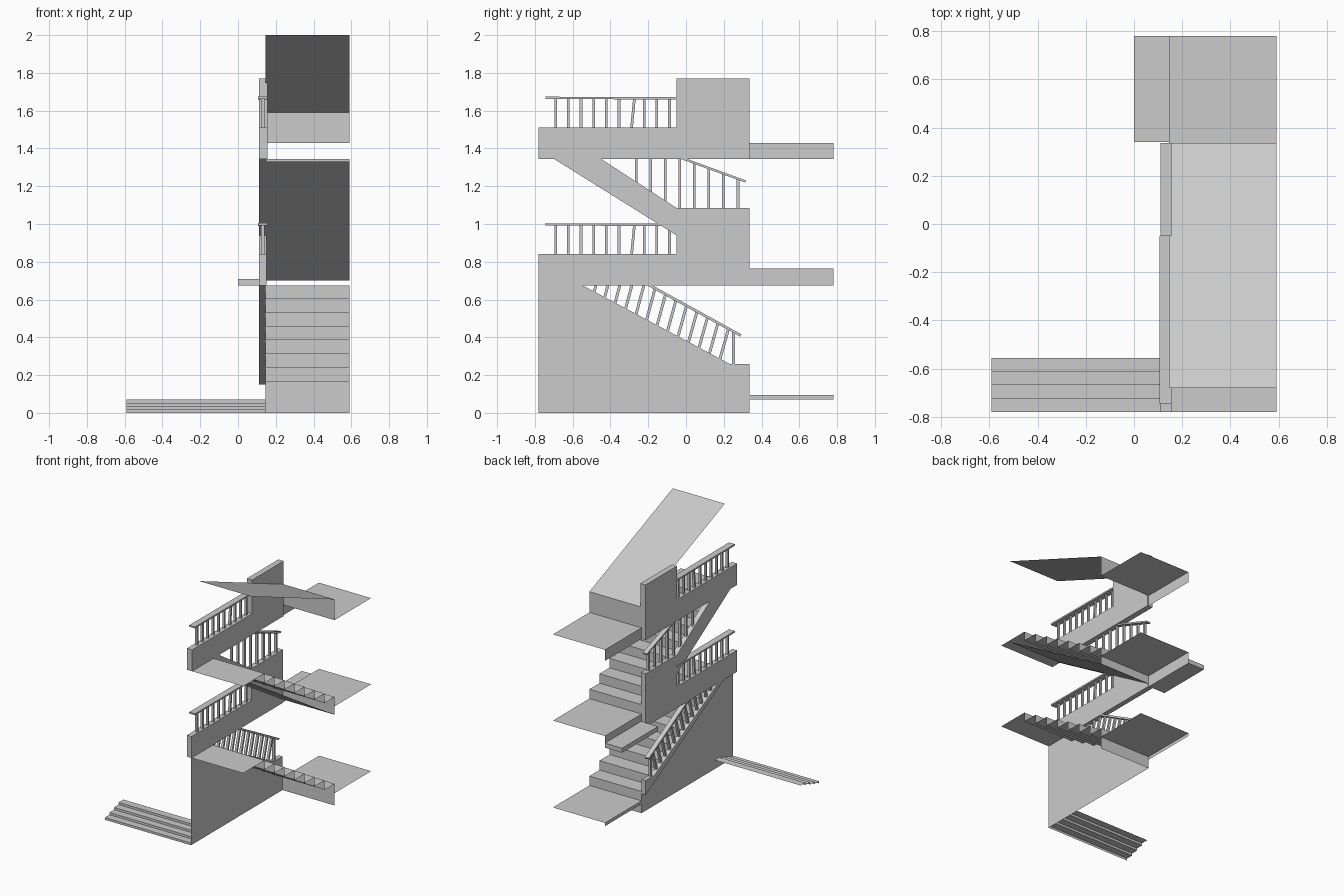
import bpy
import bmesh
from mathutils import Vector

cube = bpy.data.objects.get("Cube")
if cube:
    bpy.data.objects.remove(cube)

grey = bpy.data.materials.new("light_grey")
grey.use_nodes = True
COLOUR = (0.6, 0.6, 0.6, 1)
grey.diffuse_color = COLOUR
grey.node_tree.nodes["Principled BSDF"].inputs["Base Color"].default_value = COLOUR

IN, OUT = 0.145, 0.59          # flight width in x
FRONT, BACK, FAR = -0.78, 0.335, 0.78
WALL = (0.11, 0.15)            # balustrade thickness in x


def finish(name, bm):
    mesh = bpy.data.meshes.new(name)
    bm.to_mesh(mesh)
    bm.free()
    mesh.materials.append(grey)
    obj = bpy.data.objects.new(name, mesh)
    bpy.context.collection.objects.link(obj)
    return obj


def sheet(name, profile, x0=IN, x1=OUT):
    """Thin folded surface: an open (y, z) profile swept along x."""
    bm = bmesh.new()
    rows = [[bm.verts.new((x, y, z)) for x in (x0, x1)] for y, z in profile]
    for a, b in zip(rows, rows[1:]):
        bm.faces.new((a[0], a[1], b[1], b[0]))
    return finish(name, bm)


def panel(name, profile, x):
    """Flat upright face from a closed (y, z) outline."""
    bm = bmesh.new()
    bm.faces.new([bm.verts.new((x, y, z)) for y, z in profile])
    return finish(name, bm)


def prism(name, profile, x0=WALL[0], x1=WALL[1]):
    """Solid slab from a closed (y, z) outline."""
    bm = bmesh.new()
    face = bm.faces.new([bm.verts.new((x0, y, z)) for y, z in profile])
    ext = bmesh.ops.extrude_face_region(bm, geom=[face])["geom"]
    moved = [v for v in ext if isinstance(v, bmesh.types.BMVert)]
    bmesh.ops.translate(bm, verts=moved, vec=(x1 - x0, 0, 0))
    bmesh.ops.recalc_face_normals(bm, faces=bm.faces)
    return finish(name, bm)


def rect(y0, y1, z0, z1):
    return [(y0, z0), (y1, z0), (y1, z1), (y0, z1)]


def bar(name, a, b, wide, thick):
    """Straight bar between two (y, z) points, centred on the balustrade."""
    a, b = Vector(a), Vector(b)
    d = (b - a).normalized()
    n = Vector((-d.y, d.x)) * thick / 2
    return prism(name, [a - n, b - n, b + n, a + n], 0.13 - wide / 2, 0.13 + wide / 2)


def flight(name, z0, z1, base, risers=8, top_y=-0.52):
    """Folded treads and risers climbing forward to a front platform."""
    run = (BACK - top_y) / (risers - 1)
    rise = (z1 - z0) / risers
    pts = [(BACK, base)]
    for i in range(risers):
        y = BACK - i * run
        pts += [(y, z0 + i * rise), (y, z0 + (i + 1) * rise)]
    sheet(name, pts + [(FRONT, z1)])


# Entry steps
pts = []
for i in range(4):
    pts += [(FRONT + 0.056 * i, 0.0175 * i), (FRONT + 0.056 * i, 0.0175 * (i + 1))]
sheet("entry_steps", pts + [(-0.555, 0.07)], -0.59, IN)

# Back landings, each a top with a hanging inner fascia
for level, (low, top) in enumerate([(0.07, 0.095), (0.675, 0.765), (1.345, 1.43)], 1):
    sheet(f"back_landing_{level}", [(BACK, top), (FAR, top)])
    panel(f"landing_fascia_{level}", rect(BACK, FAR, low, top), IN)
prism("landing_extension", rect(0.34, FAR, 0.675, 0.71), 0, IN)

# Flights, soffit and top canopy
flight("lower_flight", 0.095, 0.675, 0)
flight("upper_flight", 0.765, 1.345, 0.7)
sheet("upper_flight_soffit", [(BACK, 0.7), (-0.68, 1.33)])
sheet("top_canopy", [(BACK, 1.43), (BACK, 1.59), (-0.68, 2.0)])

# Ground wall and its stringer
slope = [(BACK, 0.26), (0.23, 0.26), (-0.52, 0.66), (-0.55, 0.675)]
panel("ground_wall", [(FRONT, 0), (BACK, 0)] + slope + [(FRONT, 0.675)], IN)
prism("lower_stringer", [(BACK, 0.15)] + slope + [(-0.62, 0.675)], WALL[0], IN)

# Solid balustrades
prism("middle_balustrade", [
    (FRONT, 0.675), (BACK, 0.675), (BACK, 1.085), (-0.05, 1.085), (-0.45, 1.345),
    (-0.7, 1.345), (-0.05, 0.94), (-0.05, 0.84), (FRONT, 0.84)])
prism("top_balustrade", [
    (FRONT, 1.345), (BACK, 1.345), (BACK, 1.77), (-0.05, 1.77), (-0.05, 1.51), (FRONT, 1.51)],
    WALL[0], 0.155)

# Level railings
for label, z in (("middle", 0.84), ("top", 1.51)):
    bar(f"{label}_handrail", (-0.745, z + 0.158), (-0.05, z + 0.155), 0.05, 0.012)
    for i in range(10):
        y = -0.69 + 0.067 * i
        lean = 0.015 if i == 6 else 0
        bar(f"{label}_baluster_{i + 1}", (y, z), (y + lean, z + 0.155), 0.018, 0.014)

# Sloping railing of the lower flight
def low_rail(y):
    return 0.41 + (0.29 - y) * 0.55


bar("lower_handrail", (0.29, low_rail(0.29)), (-0.44, low_rail(-0.44)), 0.036, 0.014)
bar("lower_newel", (0.252, 0.26), (0.252, low_rail(0.252)), 0.018, 0.015)
for i in range(13):
    y = 0.18 - 0.0555 * i
    foot = 0.26 + (0.23 - y) * 0.533
    bar(f"lower_baluster_{i + 1}", (y, foot), (y + 0.045, low_rail(y + 0.045)), 0.018, 0.015)

# Sloping railing of the upper flight
bar("upper_handrail", (0.315, 1.225), (-0.04, 1.355), 0.036, 0.012)
for i in range(8):
    y = 0.275 - 0.077 * i
    foot = 1.08 + max(0, -0.05 - y) * 0.65
    top = min(1.36, 1.225 + (0.315 - y) * 0.37)
    bar(f"upper_baluster_{i + 1}", (y, foot), (y, top), 0.018, 0.014)
